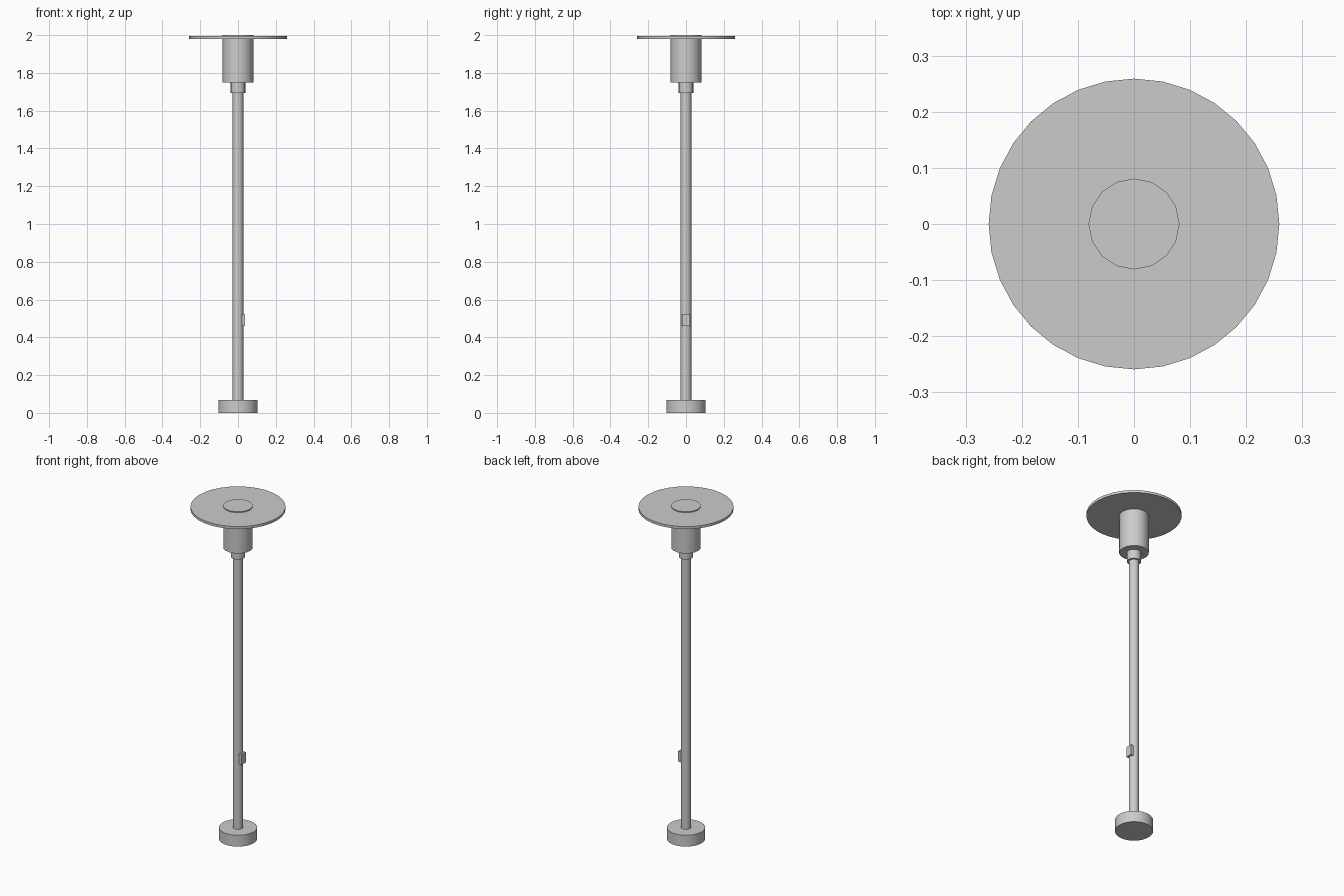
import bpy
import math

if "Cube" in bpy.data.objects:
    bpy.data.objects.remove(bpy.data.objects["Cube"])


def cylinder(name, radius, z0, z1, sides):
    bpy.ops.mesh.primitive_cylinder_add(
        vertices=sides, radius=radius, depth=z1 - z0, location=(0, 0, (z0 + z1) / 2))
    ob = bpy.context.object
    ob.name = name
    bpy.ops.object.shade_smooth_by_angle(angle=math.radians(35))
    return ob


# Foot, pole and collar
cylinder("base", 0.104, 0.0, 0.068, 32)
cylinder("pole", 0.028, 0.068, 1.695, 16)
cylinder("collar", 0.039, 1.693, 1.749, 16)

# Lamp head with its wide flat shade
cylinder("lamp_head", 0.081, 1.749, 2.0, 16)
cylinder("shade_disc", 0.259, 1.979, 1.994, 32)

# Small switch box on the right of the pole
bpy.ops.mesh.primitive_cube_add(size=1, location=(0.029, 0, 0.491))
switch = bpy.context.object
switch.name = "switch_box"
switch.scale = (0.018, 0.04, 0.062)
bpy.ops.object.transform_apply(location=False, rotation=False, scale=True)
